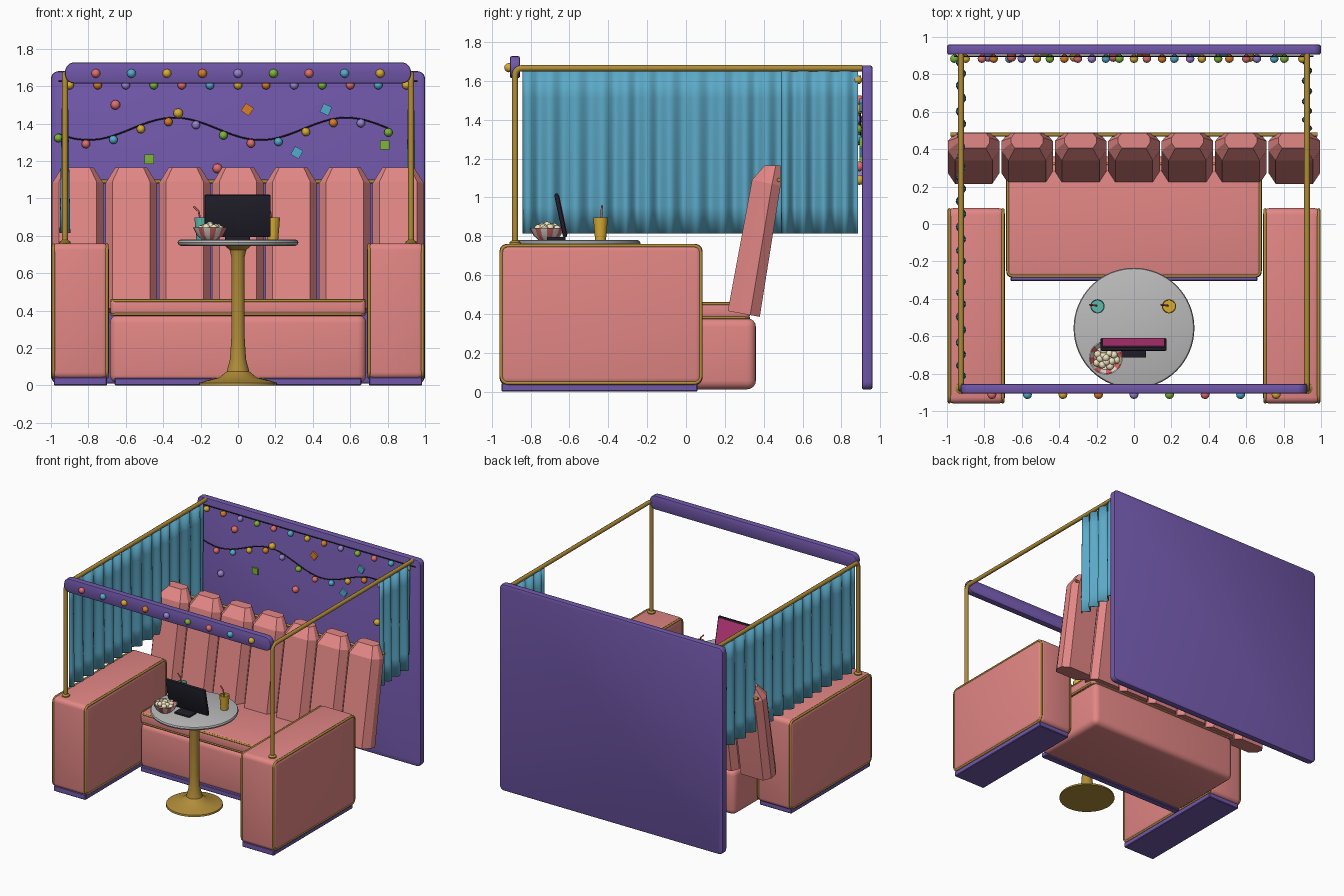
import bpy, bmesh, math, random
from mathutils import Matrix, Vector
from math import sin, cos, pi, radians

if "Cube" in bpy.data.objects:
    bpy.data.objects.remove(bpy.data.objects["Cube"])

random.seed(4)
MATS = {}
COL = dict(coral=(226, 134, 132), purple=(112, 88, 168), gold=(176, 140, 60), blue=(92, 168, 198),
           grey=(185, 185, 185), dark=(38, 36, 46), pink=(190, 60, 125), white=(235, 225, 215),
           cream=(240, 228, 190), red=(222, 110, 108), teal=(95, 185, 170), yellow=(215, 170, 55),
           orange=(215, 125, 45), green=(125, 180, 60), lilac=(150, 130, 205), sky=(85, 170, 205))


def mat(c):
    if c not in MATS:
        MATS[c] = bpy.data.materials.new(c)
        MATS[c].diffuse_color = [(v / 255) ** 2.2 for v in COL[c]] + [1]
    return MATS[c]


def finish(name, me, *cols, smooth=35):
    for c in cols:
        me.materials.append(mat(c))
    me.shade_smooth()
    me.set_sharp_from_angle(angle=radians(smooth))
    ob = bpy.data.objects.new(name, me)
    bpy.context.collection.objects.link(ob)
    return ob


def from_bm(name, bm, *cols, smooth=35):
    bmesh.ops.recalc_face_normals(bm, faces=bm.faces[:])
    me = bpy.data.meshes.new(name)
    bm.to_mesh(me)
    bm.free()
    return finish(name, me, *cols, smooth=smooth)


def box(name, x, y, z, col, bev=0.0, seg=3, rot=None):
    bm = bmesh.new()
    bmesh.ops.create_cube(bm, size=1)
    bmesh.ops.scale(bm, vec=(x[1] - x[0], y[1] - y[0], z[1] - z[0]), verts=bm.verts[:])
    if bev:
        bmesh.ops.bevel(bm, geom=bm.edges[:], offset=bev, segments=seg, profile=0.5, affect='EDGES')
    c = Vector((sum(x) / 2, sum(y) / 2, sum(z) / 2))
    m = Matrix.Translation(c) @ (rot or Matrix())
    bmesh.ops.transform(bm, matrix=m, verts=bm.verts[:])
    return from_bm(name, bm, col)


def rrect(u0, u1, v0, v1, r, n=5):
    pts = []
    for k, (cu, cv) in enumerate([(u1 - r, v1 - r), (u0 + r, v1 - r), (u0 + r, v0 + r), (u1 - r, v0 + r)]):
        for i in range(n + 1):
            a = pi / 2 * (k + i / n)
            pts.append((cu + r * cos(a), cv + r * sin(a)))
    return pts


def slab(name, outline, y0, y1, col, bev):
    bm = bmesh.new()
    f = bm.faces.new([bm.verts.new((u, y0, v)) for u, v in outline])
    ext = bmesh.ops.extrude_face_region(bm, geom=[f])
    top = [g for g in ext['geom'] if isinstance(g, bmesh.types.BMVert)]
    bmesh.ops.translate(bm, vec=(0, y1 - y0, 0), verts=top)
    rim = [e for e in bm.edges if abs(e.verts[0].co.y - e.verts[1].co.y) < 1e-6]
    bmesh.ops.bevel(bm, geom=rim, offset=bev, segments=2, profile=0.5, affect='EDGES')
    return from_bm(name, bm, col)


def tube(name, pts, r, col, cyclic=False):
    cu = bpy.data.curves.new(name, 'CURVE')
    cu.dimensions, cu.bevel_depth, cu.bevel_resolution, cu.use_fill_caps = '3D', r, 2, True
    sp = cu.splines.new('POLY')
    sp.points.add(len(pts) - 1)
    for p, q in zip(sp.points, pts):
        p.co = (*q, 1)
    sp.use_cyclic_u = cyclic
    tmp = bpy.data.objects.new(name, cu)
    me = bpy.data.meshes.new_from_object(tmp)
    bpy.data.objects.remove(tmp)
    return finish(name, me, col, smooth=60)


def lathe(name, prof, loc, *cols, n=32):
    bm = bmesh.new()
    rings = [[bm.verts.new((loc[0] + r * cos(2 * pi * i / n), loc[1] + r * sin(2 * pi * i / n), z))
              for i in range(n)] for r, z in prof]
    for a, b in zip(rings, rings[1:]):
        for i in range(n):
            f = bm.faces.new((a[i], a[(i + 1) % n], b[(i + 1) % n], b[i]))
            f.material_index = (i // 2) % len(cols)
    bmesh.ops.remove_doubles(bm, verts=bm.verts[:], dist=1e-5)
    return from_bm(name, bm, *cols)


def ball(name, loc, r, col):
    bm = bmesh.new()
    m = Matrix.Translation(loc) @ Matrix.Rotation(pi / 2, 4, 'X')
    bmesh.ops.create_uvsphere(bm, u_segments=12, v_segments=6, radius=r, matrix=m)
    return from_bm(name, bm, col, smooth=80)


# Back wall and front valance
slab("back_wall", rrect(-1, 1, 0.01, 1.68, 0.04), 0.905, 0.96, "purple", 0.012)
slab("valance", rrect(-0.925, 0.925, 1.615, 1.727, 0.05), -0.907, -0.855, "purple", 0.008)

# Arms with plinths, piping, posts and rails
for s, side in ((-1, "left"), (1, "right")):
    xs = sorted((s * 0.69, s * 0.998))
    box(side + "_arm", xs, (-0.96, 0.085), (0.035, 0.76), "coral", 0.035, 4)
    box(side + "_arm_plinth", sorted((s * 0.70, s * 0.985)), (-0.95, 0.06), (0, 0.045), "purple", 0.005, 1)
    for x, tag in ((0.701, "inner"), (0.987, "outer")):
        tube(f"{side}_{tag}_piping", [(s * x, u, v) for u, v in rrect(-0.951, 0.076, 0.044, 0.751, 0.035)],
             0.009, "gold", True)
    bend = [(s * 0.925, -0.845 - 0.035 * cos(a), 1.63 + 0.035 * sin(a)) for a in [pi / 2 * i / 6 for i in range(7)]]
    tube(side + "_post_rail", [(s * 0.925, -0.88, 0.755)] + bend + [(s * 0.925, 0.91, 1.665)], 0.016, "gold")
    lathe(side + "_post_flange", [(0, 0.755), (0.03, 0.755), (0.03, 0.768), (0.016, 0.778), (0, 0.778)],
          (s * 0.925, -0.88), "gold", n=16)

# Curtains: wavy sheets hung from the rails, fuller towards the hem
for name, x, y0, y1, folds in (("left_curtain", -0.925, -0.84, 0.885, 14), ("right_curtain", 0.925, 0.49, 0.885, 4)):
    bm = bmesh.new()
    nu, nv = folds * 10, 6
    g = []
    for j in range(nv + 1):
        t = j / nv
        amp = 0.012 + 0.014 * t
        g.append([bm.verts.new((x + amp * sin(2 * pi * folds * i / nu + 0.6 * sin(i * 0.13)),
                                y0 + (y1 - y0) * i / nu, 1.65 - 0.835 * t)) for i in range(nu + 1)])
    for j in range(nv):
        for i in range(nu):
            bm.faces.new((g[j][i], g[j][i + 1], g[j + 1][i + 1], g[j + 1][i]))
    sol = from_bm(name, bm, "blue", smooth=60).modifiers.new("thickness", 'SOLIDIFY')
    sol.thickness, sol.offset = 0.005, 0

# Seat
box("seat_base", (-0.685, 0.685), (-0.285, 0.36), (0.012, 0.378), "coral", 0.045, 4)
box("seat_plinth", (-0.66, 0.66), (-0.305, -0.25), (0, 0.04), "purple", 0.005, 1)
box("seat_cushion", (-0.682, 0.682), (-0.285, 0.33), (0.372, 0.462), "coral", 0.025, 4)
for z in (0.381, 0.453):
    tube("seat_piping", [(u, v, z) for u, v in rrect(-0.675, 0.675, -0.279, 0.322, 0.03)], 0.008, "gold", True)

# Backrest: seven faceted, reclined channels (front y,z / back y,z / half width per ring)
RINGS = [((0.215, 0.415), (0.38, 0.385), 0.138, 0.1), ((0.34, 1.09), (0.487, 1.06), 0.138, 0.1),
         ((0.405, 1.165), (0.487, 1.165), 0.085, 0.065)]
for k in range(7):
    cx = (k - 3) * 0.2857
    bm = bmesh.new()
    loops = []
    for (fy, fz), (by, bz), w, c in RINGS:
        oct_pts = [(-c, 0), (c, 0), (w, 0.35), (w, 0.7), (c, 1), (-c, 1), (-w, 0.7), (-w, 0.35)]
        loops.append([bm.verts.new((cx + x, fy + (by - fy) * t, fz + (bz - fz) * t)) for x, t in oct_pts])
    for a, b in zip(loops, loops[1:]):
        for i in range(8):
            bm.faces.new((a[i], a[(i + 1) % 8], b[(i + 1) % 8], b[i]))
    bm.faces.new(loops[0])
    bm.faces.new(loops[-1])
    from_bm("backrest_channel", bm, "coral", smooth=10)
tube("backrest_rod", [(-0.98, 0.478, 1.09), (0.98, 0.478, 1.09)], 0.01, "gold")

# Pedestal table
T = (0, -0.557)
lathe("table_top", [(0, 0.746), (0.305, 0.746), (0.318, 0.752), (0.323, 0.764), (0.318, 0.776), (0.308, 0.78),
                    (0, 0.78)], T, "grey", n=64)
lathe("table_pedestal", [(0, 0), (0.21, 0), (0.208, 0.014), (0.17, 0.026), (0.1, 0.042), (0.06, 0.075), (0.043, 0.14),
                         (0.036, 0.25), (0.036, 0.69), (0.045, 0.725), (0.07, 0.746), (0, 0.746)], T, "gold")

# Screen on a foot, facing the seat
tilt = Matrix.Rotation(radians(12), 4, 'X')
box("screen_body", (-0.18, 0.175), (-0.656, -0.634), (0.792, 1.022), "dark", 0.008, 2, tilt)
box("screen_face", (-0.168, 0.163), (-0.637, -0.631), (0.806, 1.011), "pink", 0, 1, tilt)
box("screen_foot", (-0.07, 0.065), (-0.715, -0.62), (0.78, 0.797), "dark", 0.005, 2)

# Snack bowl
B = (-0.15, -0.715)
lathe("snack_bowl", [(0, 0.781), (0.045, 0.781), (0.07, 0.803), (0.09, 0.843), (0.084, 0.843), (0.064, 0.81),
                     (0, 0.805)], B, "red", "white", n=32)
for i in range(14):
    a, r = i * 2.4, 0.016 * math.sqrt(i)
    ball("popcorn", (B[0] + r * cos(a), B[1] + r * sin(a), 0.858 - r * 0.35 + random.uniform(-.004, .004)), 0.02, "cream")

# Drinks with straws
for x, col in ((-0.195, "teal"), (0.187, "yellow")):
    lathe("drink_glass", [(0, 0.781), (0.028, 0.781), (0.038, 0.897), (0.034, 0.897), (0.033, 0.88), (0, 0.88)],
          (x, -0.44), col, n=20)
    tube("straw", [(x + 0.01, -0.44, 0.79), (x - 0.015, -0.435, 0.93), (x - 0.042, -0.432, 0.957)], 0.005, "red")

# Valance bulbs and two light strings on the back wall
HUES = ["red", "sky", "yellow", "orange", "lilac", "green"]
for i in range(9):
    ball("valance_bulb", (-0.76 + 0.19 * i, -0.912, 1.668), 0.024, HUES[i % 6])
for i in range(13):
    ball("upper_string_bulb", (-0.9 + 0.15 * i, 0.884, 1.605), 0.023, HUES[(i + 2) % 6])
tube("upper_wire", [(-0.96, 0.898, 1.625), (0.96, 0.898, 1.625)], 0.004, "dark")


def wave(x):
    return 1.35 + 0.06 * cos(2 * pi * (x + 0.34) / 0.92)


for i in range(13):
    x = -0.96 + 0.147 * i
    ball("wavy_string_bulb", (x, 0.884, wave(x)), 0.023, HUES[(i + 5) % 6])
tube("wavy_wire", [(x, 0.898, wave(x) + 0.022) for x in [-0.96 + 0.0441 * i for i in range(41)]], 0.004, "dark")

# Wall confetti: round studs and little square tiles
for x, z, c in ((-.655, 1.5, "red"), (-.32, 1.455, "yellow"), (-.11, 1.16, "red"), (-.78, 1.11, "lilac"),
                (.62, 1.09, "yellow")):
    ball("wall_stud", (x, 0.893, z), 0.026, c)
for x, z, c, a in ((.05, 1.475, "orange", 35), (.47, 1.475, "sky", 25), (-.475, 1.21, "green", 0),
                   (.315, 1.245, "sky", 30), (.785, 1.285, "green", 0)):
    box("wall_tile", (x - .025, x + .025), (0.893, 0.908), (z - .025, z + .025), c, 0, 1,
        Matrix.Rotation(radians(a), 4, 'Y'))

for m in bpy.data.materials:
    if m.users and not m.is_grease_pencil:
        m.use_nodes = True
        m.node_tree.nodes["Principled BSDF"].inputs["Base Color"].default_value = m.diffuse_color
